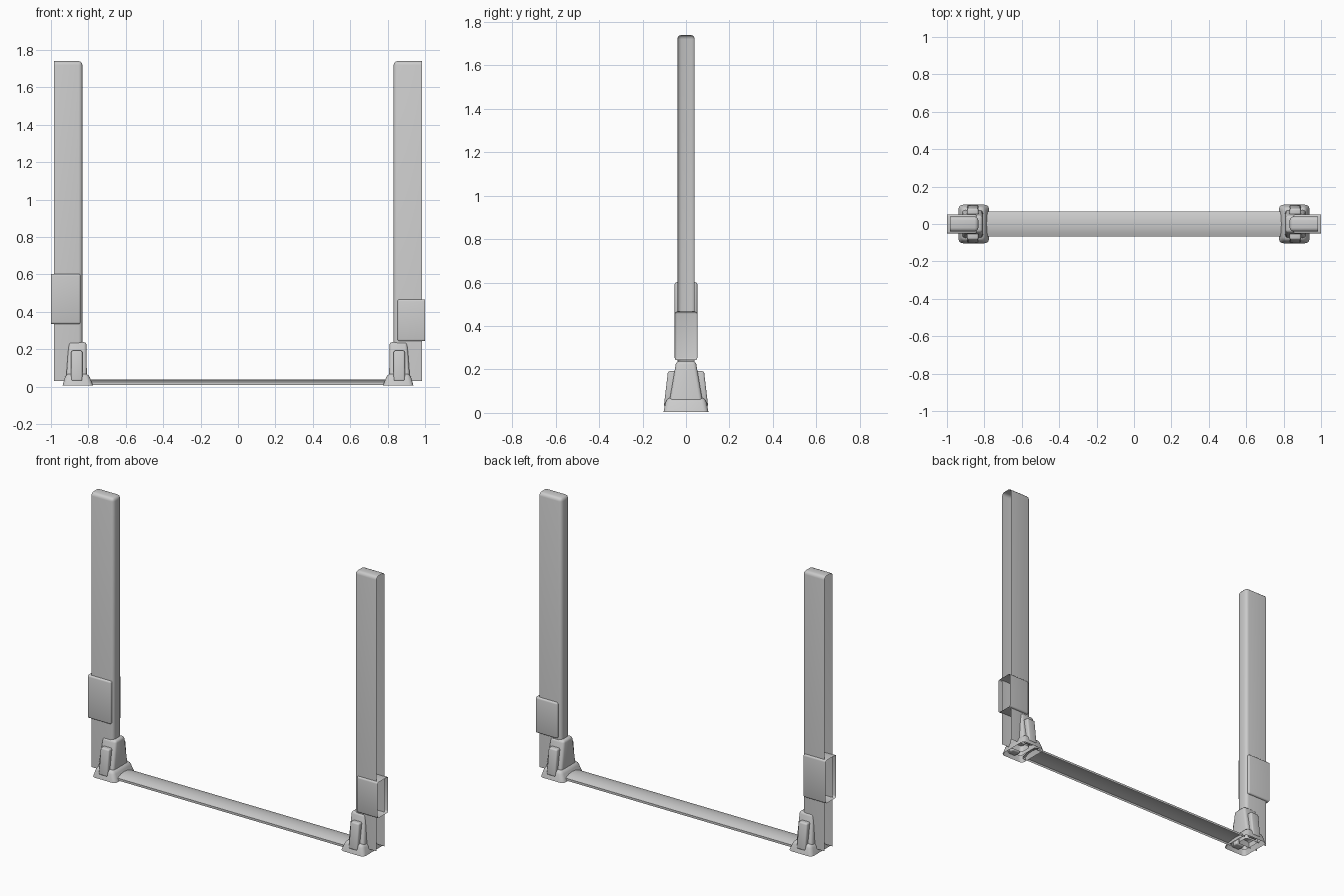
import bpy, bmesh
from mathutils import Vector

if "Cube" in bpy.data.objects:
    bpy.data.objects.remove(bpy.data.objects["Cube"])


def finish(name, bm):
    me = bpy.data.meshes.new(name)
    bm.to_mesh(me)
    bm.free()
    ob = bpy.data.objects.new(name, me)
    bpy.context.collection.objects.link(ob)
    bpy.ops.object.select_all(action='DESELECT')
    ob.select_set(True)
    bpy.context.view_layer.objects.active = ob
    bpy.ops.object.shade_smooth_by_angle(angle=0.7)
    return ob


# Rounded tapered shell: bottom and top rectangles (x0, x1, y0, y1, z), with chosen sides left open
def shell(name, bottom, top, bevel, open_dirs=(), side=1):
    bm = bmesh.new()
    rings = []
    for x0, x1, y0, y1, z in (bottom, top):
        rings.append([bm.verts.new((x, y, z)) for x, y in
                      ((x0, y0), (x1, y0), (x1, y1), (x0, y1))])
    a, b = rings
    bm.faces.new(a[::-1])
    bm.faces.new(b)
    for i in range(4):
        j = (i + 1) % 4
        bm.faces.new((a[i], a[j], b[j], b[i]))
    bm.normal_update()
    gone = [f for f in bm.faces if any(f.normal.dot(Vector(d)) > 0.8 for d in open_dirs)]
    bmesh.ops.delete(bm, geom=gone, context='FACES')
    edges = [e for e in bm.edges if not e.is_boundary]
    bmesh.ops.bevel(bm, geom=edges, offset=bevel, segments=3, profile=0.5,
                    affect='EDGES', clamp_overlap=True)
    if side < 0:
        for v in bm.verts:
            v.co.x *= -1
        bmesh.ops.reverse_faces(bm, faces=bm.faces[:])
    return finish(name, bm)


OUT, DOWN = (1, 0, 0), (0, 0, -1)

for side, label in ((-1, "left"), (1, "right")):
    # Upright channel, open on the outer side and at the foot
    shell(label + "_upright", (0.832, 0.983, -0.04, 0.04, 0.03),
          (0.832, 0.983, -0.04, 0.04, 1.74), 0.02, (OUT, DOWN), side)
    # Hollow foot: flared skirt and tapering tower
    shell(label + "_foot_skirt", (0.775, 0.938, -0.103, 0.103, 0.005),
          (0.80, 0.92, -0.09, 0.09, 0.07), 0.022, (DOWN,), side)
    shell(label + "_foot_tower", (0.808, 0.92, -0.08, 0.08, 0.03),
          (0.81, 0.905, -0.045, 0.045, 0.238), 0.015, (DOWN,), side)
    # Slanted clips on front and back of the foot
    for s, face in ((-1, "front"), (1, "back")):
        y = sorted((s * 0.05, s * 0.102))
        yt = sorted((s * 0.04, s * 0.083))
        shell(f"{label}_foot_clip_{face}", (0.832, 0.892, *y, 0.03),
              (0.832, 0.892, *yt, 0.192), 0.009, (), side)

# Collars at different heights, open on the outer side
for label, side, x0, z0, z1 in (("left", -1, 0.842, 0.335, 0.602),
                                ("right", 1, 0.853, 0.243, 0.466)):
    shell(label + "_collar", (x0, 1.0, -0.052, 0.052, z0),
          (x0, 1.0, -0.052, 0.052, z1), 0.01, (OUT,), side)

# Floor bar: shallow arched sheet with upright lips
half = [(0.067, 0.01), (0.067, 0.024), (0.05, 0.030), (0.03, 0.035), (0.01, 0.037)]
profile = [(-y, z) for y, z in half] + half[::-1]
bm = bmesh.new()
ends = [[bm.verts.new((x, y, z)) for y, z in profile] for x in (-0.80, 0.80)]
for i in range(len(profile) - 1):
    bm.faces.new((ends[0][i], ends[1][i], ends[1][i + 1], ends[0][i + 1]))
finish("floor_bar", bm)
